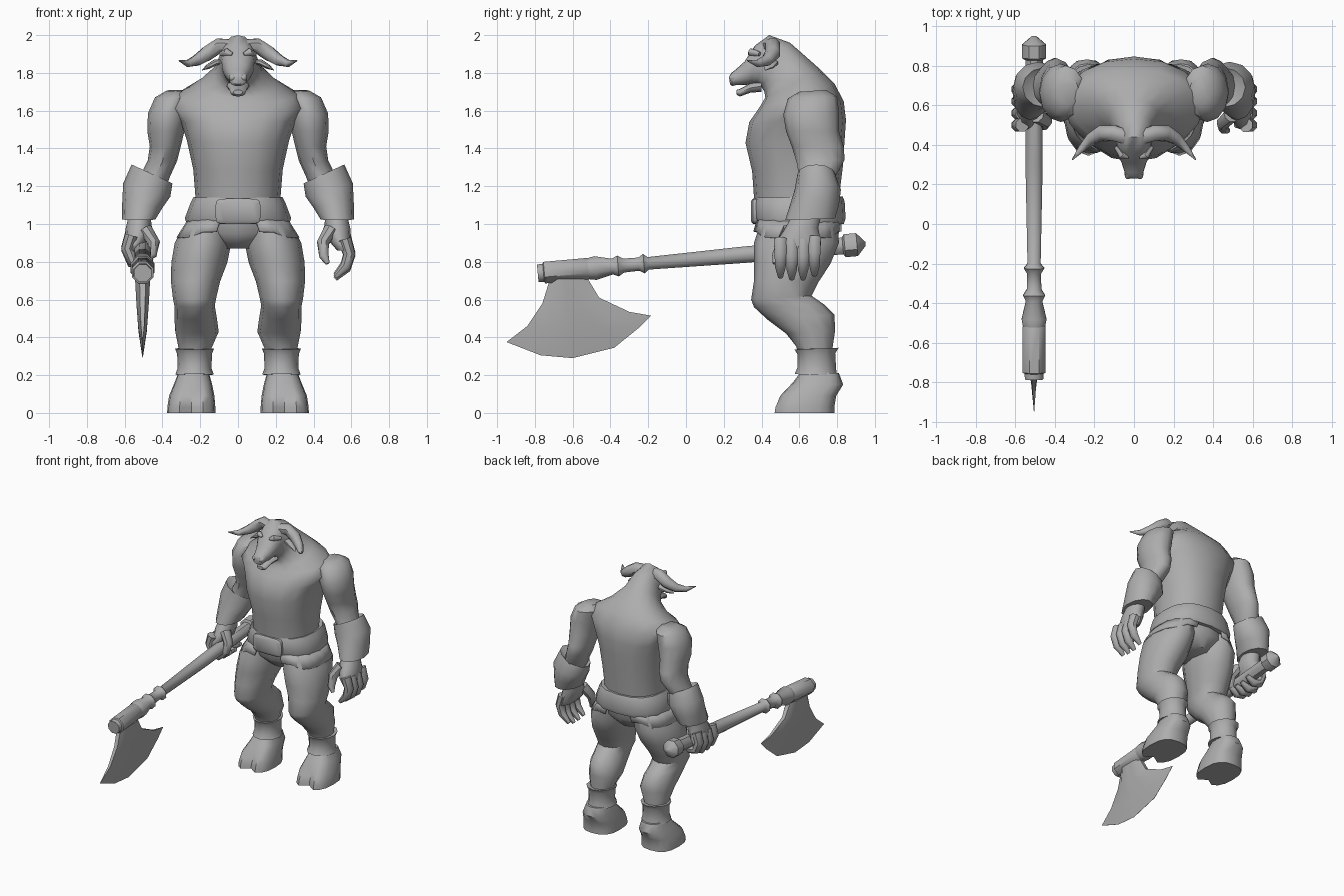
import bpy, bmesh, math
from mathutils import Vector

grey = bpy.data.materials.new("plain_grey")
grey.diffuse_color = (0.42, 0.42, 0.42, 1)


def skin(name, rings, s=1, caps=True):
    """Bridge rings of equal point count; s = -1 mirrors across x."""
    bm = bmesh.new()
    rows = [[bm.verts.new((p[0] * s, p[1], p[2])) for p in r] for r in rings]
    n = len(rows[0])
    for a, b in zip(rows, rows[1:]):
        for i in range(n):
            j = (i + 1) % n
            bm.faces.new((a[i], a[j], b[j], b[i]))
    if caps:
        bm.faces.new(rows[0])
        bm.faces.new(rows[-1])
    bmesh.ops.remove_doubles(bm, verts=bm.verts, dist=1e-4)
    bmesh.ops.recalc_face_normals(bm, faces=bm.faces)
    me = bpy.data.meshes.new(name)
    bm.to_mesh(me)
    bm.free()
    ob = bpy.data.objects.new(name, me)
    bpy.context.collection.objects.link(ob)
    me.materials.append(grey)
    return ob


def oval(cx, rx, yf, zf, yb, zb, dz=0, n=12, p=2.0):
    """Ring from its front and back points, half width, and sideways tilt."""
    c = Vector((cx, (yf + yb) / 2, (zf + zb) / 2))
    u, v = Vector((rx, 0, dz)), Vector((0, (yb - yf) / 2, (zb - zf) / 2))
    pts = []
    for i in range(n):
        a = math.tau * i / n
        co, si = math.cos(a), math.sin(a)
        pts.append(c + u * math.copysign(abs(co) ** (2 / p), co)
                   + v * math.copysign(abs(si) ** (2 / p), si))
    return pts


def loft(name, data, s=1, n=12, p=2.0, caps=True):
    return skin(name, [oval(*d, n=n, p=p) for d in data], s, caps)


def tube(name, path, side, s=1, n=8, flat=1.0):
    """Round section swept along (x, y, z, radius) points."""
    pts = [Vector(q[:3]) for q in path]
    rings = []
    for i, q in enumerate(path):
        t = (pts[min(i + 1, len(pts) - 1)] - pts[max(i - 1, 0)]).normalized()
        v = t.cross(Vector(side)).normalized()
        u = v.cross(t)
        rings.append([pts[i] + (u * math.cos(a) + v * math.sin(a) * flat) * q[3]
                      for a in (math.tau * (k + .5) / n for k in range(n))])
    return skin(name, rings, s)


# Torso, neck and upper head in one sweep that bends forward
loft("torso_and_head", [
    (0, .22, .39, .98, .80, .98), (0, .225, .36, 1.14, .81, 1.14),
    (0, .237, .35, 1.28, .83, 1.30), (0, .27, .315, 1.43, .84, 1.45),
    (0, .305, .335, 1.54, .847, 1.55), (0, .35, .37, 1.59, .835, 1.65),
    (0, .31, .40, 1.635, .785, 1.745), (0, .205, .42, 1.67, .715, 1.815),
    (0, .13, .415, 1.70, .63, 1.89), (0, .105, .40, 1.725, .55, 1.96),
    (0, .09, .375, 1.74, .44, 2.0), (0, .085, .345, 1.74, .365, 1.945),
    (0, .062, .305, 1.735, .31, 1.86), (0, .048, .265, 1.735, .26, 1.815),
    (0, .046, .245, 1.73, .24, 1.80), (0, .03, .232, 1.74, .23, 1.785)], n=16, p=2.2)
loft("lower_jaw", [(0, .06, .40, 1.70, .40, 1.76), (0, .05, .34, 1.695, .34, 1.745),
                   (0, .04, .285, 1.675, .285, 1.715), (0, .025, .268, 1.685, .268, 1.71)])

# Pelvis and belt
loft("pelvis", [(0, .25, .38, 1.04, .81, 1.04), (0, .23, .38, .95, .81, .95),
                (0, .10, .46, .87, .74, .87)], n=16)
loft("belt", [(0, .22, .40, 1.0, .80, 1.0), (0, .27, .375, 1.0, .835, 1.0),
              (0, .282, .36, 1.03, .845, 1.03), (0, .25, .355, 1.11, .84, 1.12),
              (0, .235, .365, 1.14, .83, 1.145), (0, .21, .39, 1.14, .79, 1.14)], n=16, p=2.5)
loft("belt_buckle", [(0, .12, .375, 1.0, .375, 1.135), (0, .12, .355, 1.0, .355, 1.135),
                     (0, .10, .343, 1.015, .343, 1.12)], n=16, p=6)

# Cloth flaps on the hips, open at front and back centre
flap = loft("hip_flaps", [(0, .262, .37, 1.03, .83, 1.03),
                          (0, .325, .35, .93, .83, .93)], n=24, p=2.6, caps=False)
bm = bmesh.new()
bm.from_mesh(flap.data)
bmesh.ops.delete(bm, geom=[f for f in bm.faces if abs(f.calc_center_median().x) < .09],
                 context='FACES')
for v in bm.verts:
    if v.co.z < .95 and abs(v.co.x) < .2:
        v.co.z += .03
bm.to_mesh(flap.data)
bm.free()
flap.modifiers.new("thickness", 'SOLIDIFY').thickness = .01

for s, side in ((1, "left_"), (-1, "right_")):
    # Legs
    loft(side + "leg", [
        (.15, .12, .40, 1.02, .80, 1.02), (.185, .15, .36, .90, .81, .90),
        (.205, .148, .36, .80, .765, .79), (.225, .13, .36, .70, .70, .69),
        (.23, .115, .345, .60, .665, .62), (.23, .107, .36, .56, .73, .575),
        (.225, .112, .43, .495, .785, .52), (.217, .115, .53, .42, .79, .44),
        (.227, .088, .585, .35, .775, .34), (.23, .08, .61, .20, .79, .20)], s)
    loft(side + "ankle_cuff", [
        (.23, .08, .61, .34, .78, .34), (.23, .103, .575, .335, .808, .345),
        (.23, .092, .59, .31, .79, .315), (.23, .09, .59, .24, .795, .23),
        (.23, .102, .575, .205, .80, .20), (.23, .08, .61, .205, .79, .20)], s)

    # Cloven hoof: front centre line pushed in
    hoof = [oval(*d, n=16, p=2.7) for d in (
        (.235, .08, .61, .22, .81, .21), (.238, .10, .565, .16, .832, .15),
        (.245, .12, .49, .09, .795, .09), (.247, .127, .465, .03, .785, .03),
        (.247, .128, .46, 0, .785, 0))]
    for ring in hoof[2:]:
        ring[12].y += .05
    skin(side + "hoof", hoof, s)

    # Arms and bracers
    loft(side + "arm", [
        (.33, .05, .60, 1.70, .74, 1.71), (.345, .095, .54, 1.665, .80, 1.675),
        (.37, .107, .515, 1.58, .81, 1.59), (.382, .098, .53, 1.49, .81, 1.49),
        (.385, .082, .56, 1.41, .835, 1.41), (.40, .078, .585, 1.33, .84, 1.34),
        (.44, .08, .60, 1.25, .79, 1.25), (.50, .07, .58, 1.08, .75, 1.08)], s)
    loft(side + "bracer", [
        (.45, .075, .62, 1.24, .77, 1.24, .04), (.455, .108, .59, 1.265, .79, 1.265, .05),
        (.483, .125, .575, 1.18, .82, 1.18, .035), (.505, .108, .55, 1.10, .81, 1.10, .01),
        (.525, .088, .525, 1.02, .79, 1.03), (.525, .065, .56, 1.03, .75, 1.03)], s)

    # Hands: the left hangs loose, the right closes on the axe
    loft(side + "palm", [
        (.52, .055, .57, 1.06, .72, 1.06), (.525, .07, .52, .97, .70, .98),
        (.545, .055, .475, .90, .715, .90), (.56, .035, .475, .86, .71, .86)], s)
    if s > 0:
        curl = ((.565, .91, .037), (.59, .83, .034), (.57, .765, .03), (.515, .71, .014))
        thumb = ((.49, .55, .97, .04), (.45, .51, .90, .034), (.455, .48, .83, .027), (.475, .47, .79, .012))
    else:
        curl = ((.565, .93, .036), (.587, .86, .034), (.56, .795, .032),
                (.51, .785, .03), (.455, .815, .016))
        thumb = ((.49, .55, .97, .04), (.445, .52, .90, .034), (.455, .50, .84, .028), (.49, .49, .81, .014))
    for i in range(4):
        y, drop = .50 + .06 * i, (.01, 0, .0, .02)[i]
        tube(f"{side}finger_{i + 1}", [(x, y, z + drop, r) for x, z, r in curl], (0, 1, 0), s)
    tube(side + "thumb", thumb, (0, 1, 0), s)

    # Horns, ears and brows
    tube(side + "horn", [
        (.04, .44, 1.94, .04), (.10, .46, 1.945, .042), (.16, .46, 1.905, .042),
        (.215, .43, 1.868, .032), (.265, .38, 1.85, .02), (.312, .325, 1.865, .003)],
        (0, 1, 0), s)
    tube(side + "ear", [(.07, .46, 1.86, .02), (.12, .455, 1.855, .036),
                        (.155, .44, 1.835, .028), (.19, .42, 1.815, .004)], (0, 1, 0), s, flat=.5)
    tube(side + "brow", [(.03, .335, 1.90, .008), (.06, .345, 1.91, .02),
                         (.09, .39, 1.90, .012)], (0, 0, 1), s)
    tube(side + "nostril", [(.028, .25, 1.775, .022), (.03, .235, 1.772, .016),
                            (.03, .228, 1.77, .006)], (1, 0, 0), s)


# Axe: sloping shaft along y with rings and pommel
def shaft(name, prof):
    tube(name, [(-.505, y, .895 + (y - .95) * .0897, r) for y, r in prof], (1, 0, 0))


shaft("axe_handle", [(.84, .048), (.3, .047), (-.2, .036), (-.223, .056), (-.25, .038),
                     (-.33, .04), (-.36, .06), (-.39, .045), (-.48, .068), (-.52, .06)])
shaft("axe_pommel", [(.83, .05), (.84, .066), (.905, .066), (.95, .012)])
shaft("axe_socket", [(-.50, .05), (-.52, .062), (-.75, .062), (-.755, .052), (-.785, .05)])

# Blade rows from socket to cutting edge: (y, z) points and half thickness
rows = [
    (((-.72, .71), (-.68, .71), (-.64, .71), (-.60, .71), (-.56, .71), (-.52, .71)), .04),
    (((-.76, .58), (-.70, .58), (-.63, .58), (-.57, .58), (-.51, .59), (-.46, .61)), .033),
    (((-.84, .46), (-.73, .44), (-.61, .43), (-.48, .455), (-.38, .50), (-.30, .535)), .022),
    (((-.95, .375), (-.77, .305), (-.60, .29), (-.38, .345), (-.25, .45), (-.185, .515)), 0)]
rings = []
for pts, h in rows:
    half = [h * (.4 if i in (0, 5) else 1) for i in range(6)]
    ring = [(-.505 + t, y, z) for (y, z), t in zip(pts, half)]
    ring += [(-.505 - t, y, z) for (y, z), t in reversed(list(zip(pts, half)))]
    rings.append(ring)
blade = [[Vector(p) for p in r] for r in rings]
blade[-1] = [Vector((-.505 + (.0008 if i < 6 else -.0008), p.y, p.z))
             for i, p in enumerate(blade[-1])]
skin("axe_blade", blade)

# Smooth shading with crisp edges
bpy.ops.object.select_all(action='SELECT')
bpy.context.view_layer.objects.active = bpy.data.objects["torso_and_head"]
bpy.ops.object.shade_smooth_by_angle(angle=math.radians(45))
